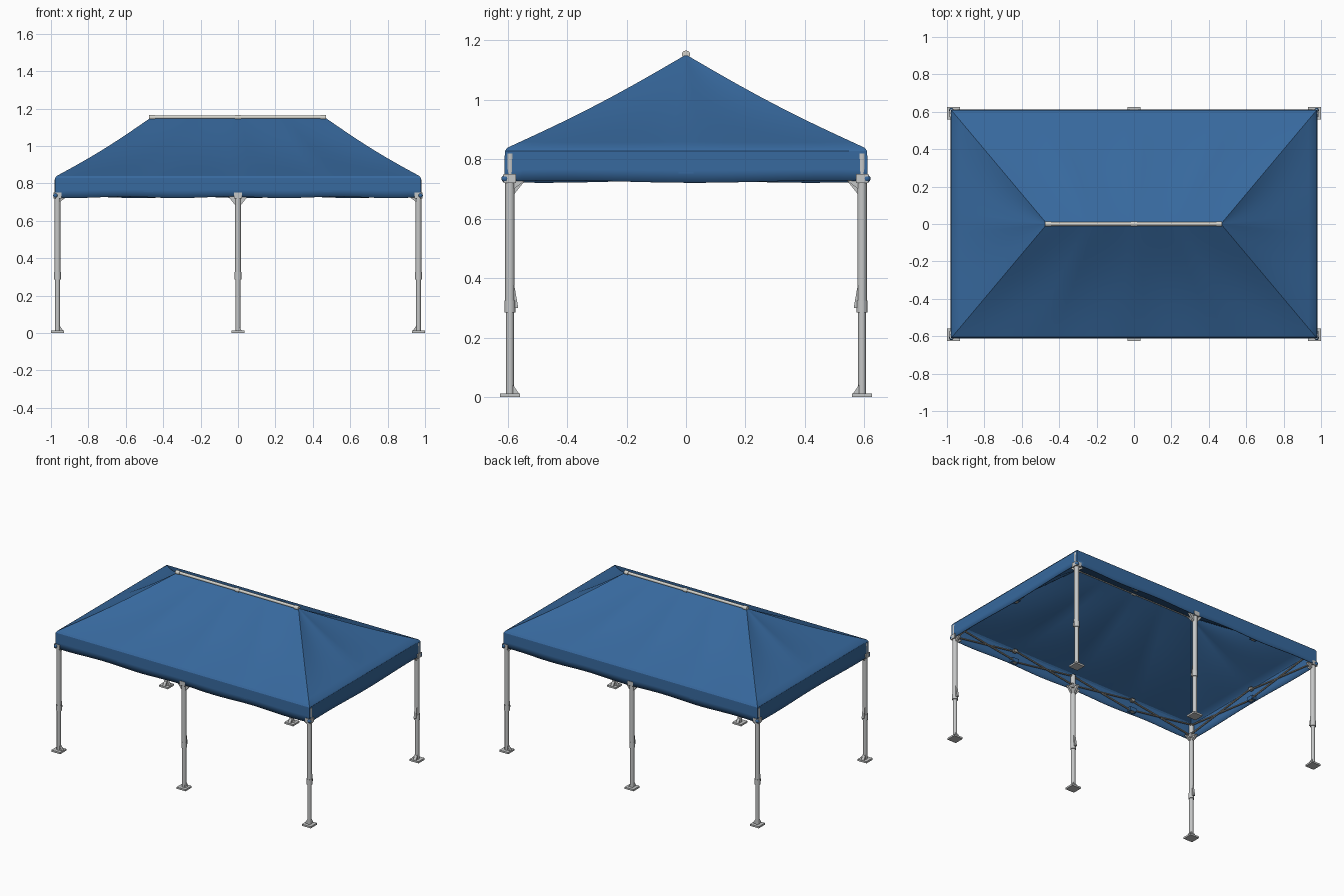
import bpy, bmesh, math
from mathutils import Vector, Matrix

if "Cube" in bpy.data.objects:
    bpy.data.objects.remove(bpy.data.objects["Cube"])


def material(name, rgb):
    m = bpy.data.materials.new(name)
    m.diffuse_color = (*rgb, 1)
    m.use_nodes = True
    m.node_tree.nodes["Principled BSDF"].inputs["Base Color"].default_value = m.diffuse_color
    return m


BLUE = material("blue fabric", (0.038, 0.14, 0.34))
GREY = material("light grey metal", (0.56, 0.57, 0.57))
IVORY = material("pale ridge metal", (0.66, 0.65, 0.60))
STEEL = material("truss steel", (0.36, 0.35, 0.32))


def finish(name, bm, mat, angle=35):
    bmesh.ops.recalc_face_normals(bm, faces=bm.faces[:])
    me = bpy.data.meshes.new(name)
    bm.to_mesh(me)
    bm.free()
    me.materials.append(mat)
    me.shade_smooth()
    me.set_sharp_from_angle(angle=math.radians(angle))
    ob = bpy.data.objects.new(name, me)
    bpy.context.collection.objects.link(ob)
    return ob


def box(bm, c, size):
    bmesh.ops.create_cube(bm, size=1, matrix=Matrix.Translation(c) @ Matrix.Diagonal((*size, 1)))


def rod(bm, a, b, r1, r2=None, sides=12):
    a, b = Vector(a), Vector(b)
    d = b - a
    mat = Matrix.Translation((a + b) / 2) @ d.to_track_quat('Z', 'Y').to_matrix().to_4x4()
    bmesh.ops.create_cone(bm, cap_ends=True, segments=sides, radius1=r1,
                          radius2=r1 if r2 is None else r2, depth=d.length, matrix=mat)


def wedge(bm, p, along, width, length, height):
    # triangular gusset: vertical edge at p, spreading in direction 'along'
    p, along = Vector(p), Vector(along)
    side = Vector((-along.y, along.x, 0)) * width / 2
    tri = [p, p + along * length, p + Vector((0, 0, height))]
    v1 = [bm.verts.new(q + side) for q in tri]
    v2 = [bm.verts.new(q - side) for q in tri]
    bm.faces.new(v1)
    bm.faces.new(v2[::-1])
    for i in range(3):
        j = (i + 1) % 3
        bm.faces.new((v1[i], v2[i], v2[j], v1[j]))


# Canopy: stacked rectangular rings, valance first and then the hipped roof
NX, NY, NT = 32, 20, 14
bm = bmesh.new()


def ring_points(ex, ey, z, t=None):
    pts = []
    sides = [((-1, -1), (1, -1), NX), ((1, -1), (1, 1), NY),
             ((1, 1), (-1, 1), NX), ((-1, 1), (-1, -1), NY)]
    for a, b, n in sides:
        for i in range(n):
            f = i / n
            x, y = (a[0] + (b[0] - a[0]) * f) * ex, (a[1] + (b[1] - a[1]) * f) * ey
            dz = 0
            if t is None:
                dz = 0.004 * math.sin(11 * x + 7 * y) * max(0, (0.80 - z) / 0.08)
            else:
                # fabric hangs slightly between the hips and the seams
                bays = 4 if n == NX else 2
                dz = -math.sin(math.pi * t) * (0.012 + 0.009 * abs(math.sin(math.pi * f * bays)))
            pts.append((x, y, z + dz))
    return pts


levels = [ring_points(0.981, 0.612, 0.725), ring_points(0.979, 0.61, 0.765),
          ring_points(0.979, 0.61, 0.80), ring_points(0.978, 0.609, 0.828),
          ring_points(0.970, 0.601, 0.839)]
for k in range(1, NT + 1):
    t = k / NT
    levels.append(ring_points(0.970 + (0.465 - 0.970) * t, 0.601 * (1 - t), 0.839 + 0.313 * t, t))
rings = [[bm.verts.new(p) for p in lv] for lv in levels]
for lo, hi in zip(rings, rings[1:]):
    n = len(lo)
    for i in range(n):
        j = (i + 1) % n
        bm.faces.new((lo[i], lo[j], hi[j], hi[i]))
bmesh.ops.remove_doubles(bm, verts=bm.verts[:], dist=0.0005)
canopy = finish("canopy", bm, BLUE, 28)
sol = canopy.modifiers.new("cloth thickness", 'SOLIDIFY')
sol.thickness = 0.004
sol.offset = -1

# Ridge pole with end knobs and centre joint
bm = bmesh.new()
rod(bm, (-0.47, 0, 1.153), (0.46, 0, 1.153), 0.010)
for x in (-0.46, 0.0, 0.455):
    rod(bm, (x - 0.015, 0, 1.152), (x + 0.015, 0, 1.152), 0.014)
finish("ridge_pole", bm, IVORY)

# Six telescopic legs with collars, feet and top brackets
for x, col in ((-0.965, "left"), (0, "middle"), (0.965, "right")):
    for sy, row in ((-1, "front"), (1, "back")):
        y = sy * 0.592
        sx = (x > 0) - (x < 0)
        bm = bmesh.new()
        rod(bm, (x, y, 0.01), (x, y, 0.31), 0.0135)
        rod(bm, (x, y, 0.30), (x, y, 0.82), 0.0160)
        rod(bm, (x, y, 0.285), (x, y, 0.325), 0.0185)
        wedge(bm, (x, y - sy * 0.014, 0.30), (0, -sy, 0), 0.016, 0.014, 0.08)
        finish(f"{row}_{col}_leg", bm, GREY)

        bm = bmesh.new()
        box(bm, (x, y, 0.006), (0.068, 0.068, 0.012))
        wedge(bm, (x, y - sy * 0.01, 0.012), (0, -sy, 0), 0.02, 0.02, 0.03)
        wedge(bm, (x - sx * 0.01, y, 0.012), (-sx or 1, 0, 0), 0.02, 0.02, 0.03)
        finish(f"{row}_{col}_foot", bm, GREY)

        bm = bmesh.new()
        box(bm, (x, y, 0.735), (0.042, 0.042, 0.03))
        dirs = [(0, -sy, 0)] + ([(-sx, 0, 0)] if sx else [(1, 0, 0), (-1, 0, 0)])
        for d in dirs:
            wedge(bm, (x, y, 0.73), d, 0.014, 0.052, -0.065 if not sx else -0.04)
        finish(f"{row}_{col}_bracket", bm, GREY)

# Scissor trusses just inside the valance, two crosses per bay
ZL, ZH = 0.742, 0.815


def truss(name, a, b, inward):
    a, b = Vector(a), Vector(b)
    bm = bmesh.new()
    off = Vector(inward) * 0.005
    for k in range(2):
        p, q = a.lerp(b, k / 2), a.lerp(b, (k + 1) / 2)
        for z1, z2, s in ((ZL, ZH, 1), (ZH, ZL, -1)):
            rod(bm, p + off * s + Vector((0, 0, z1)), q + off * s + Vector((0, 0, z2)), 0.006, sides=6)
    for z in (ZL, ZH):
        box(bm, a.lerp(b, 0.5) + Vector((0, 0, z)), (0.022, 0.022, 0.02))
    finish(name, bm, STEEL)
    # fabric strap tying the truss middle to the valance
    bm = bmesh.new()
    d = (b - a).normalized()
    c = a.lerp(b, 0.5) - Vector(inward) * 0.005
    size = [0.05 * abs(d[i]) + 0.035 * abs(inward[i]) for i in range(2)]
    box(bm, c + Vector((0, 0, 0.746)), (size[0], size[1], 0.026))
    finish(name + "_strap", bm, BLUE)


for sy, row in ((-1, "front"), (1, "back")):
    for sx, col in ((-1, "left"), (1, "right")):
        truss(f"{row}_{col}_truss", (0, sy * 0.588, 0), (sx * 0.96, sy * 0.588, 0), (0, -sy, 0))
for sx, col in ((-1, "left"), (1, "right")):
    truss(f"{col}_end_truss", (sx * 0.957, -0.588, 0), (sx * 0.957, 0.588, 0), (-sx, 0, 0))

# Small fabric tabs at the valance corners
bm = bmesh.new()
for sx in (-1, 1):
    for sy in (-1, 1):
        bmesh.ops.create_uvsphere(bm, u_segments=10, v_segments=6, radius=0.013,
                                  matrix=Matrix.Translation((sx * 0.976, sy * 0.608, 0.735)))
finish("corner_tabs", bm, BLUE)
